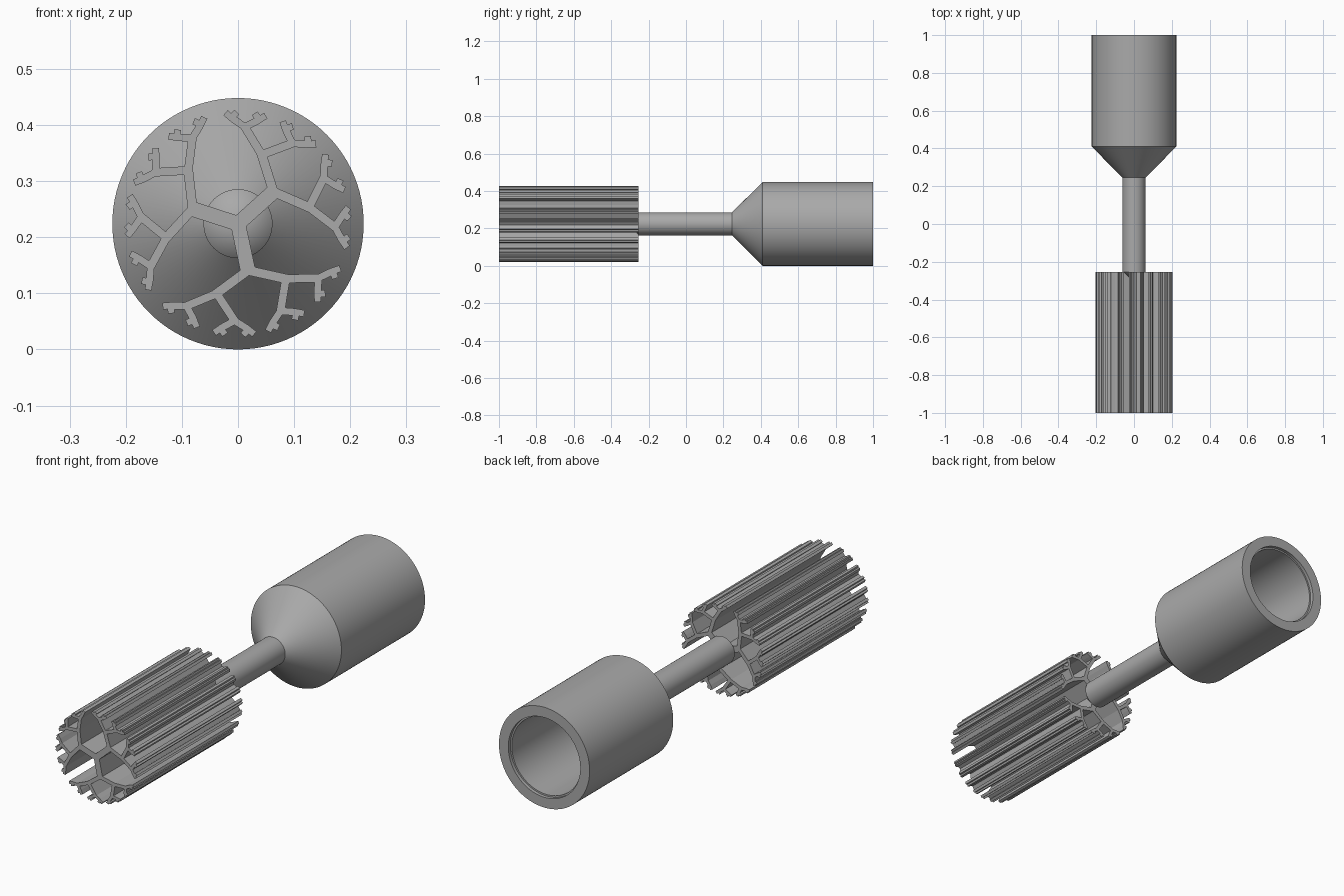
import bpy, bmesh, math
from mathutils import Vector

CENTRE_Z = 0.224

cube = bpy.data.objects.get("Cube")
if cube:
    bpy.data.objects.remove(cube)

grey = bpy.data.materials.new("plain grey")
grey.use_nodes = True
grey.diffuse_color = (0.4, 0.4, 0.4, 1)
grey.node_tree.nodes["Principled BSDF"].inputs["Base Color"].default_value = (0.4, 0.4, 0.4, 1)


def make_object(name, bm):
    bmesh.ops.recalc_face_normals(bm, faces=bm.faces)
    mesh = bpy.data.meshes.new(name)
    bm.to_mesh(mesh)
    bm.free()
    mesh.materials.append(grey)
    obj = bpy.data.objects.new(name, mesh)
    obj.location.z = CENTRE_Z
    bpy.context.collection.objects.link(obj)
    return obj


def lathe(name, profile, steps=96):
    """Spin (radius, y) points round the long axis."""
    bm = bmesh.new()
    verts = [bm.verts.new((r, y, 0)) for r, y in profile]
    edges = [bm.edges.new(pair) for pair in zip(verts, verts[1:])]
    bmesh.ops.spin(bm, geom=verts + edges, cent=(0, 0, 0), axis=(0, 1, 0),
                   angle=math.tau, steps=steps)
    bmesh.ops.remove_doubles(bm, verts=bm.verts, dist=0.0001)
    obj = make_object(name, bm)
    bpy.ops.object.select_all(action='DESELECT')
    obj.select_set(True)
    bpy.context.view_layer.objects.active = obj
    bpy.ops.object.shade_smooth_by_angle(angle=math.radians(30))
    return obj


# Hollow cup with its conical shoulder, and the shaft with a pointed end
lathe("cup", [(0, 0.245), (0.061, 0.245), (0.224, 0.41), (0.224, 1), (0.178, 1),
              (0.178, 0.985), (0.171, 0.985), (0.171, 0.43), (0, 0.43)])
lathe("shaft", [(0, -0.315), (0.0615, -0.255), (0.0615, 0.26), (0, 0.26)], 64)

# Branching section: radius of each level, half width and angular spread to reach it
RADII = [0.085, 0.130, 0.173, 0.189, 0.199]
HALVES = [0.0135, 0.0085, 0.0075, 0.0065, 0.006]
SPREADS = [60, 29, 15, 7.5, 2.9]


def polar(radius, degrees):
    a = math.radians(degrees)
    return Vector((radius * math.cos(a), radius * math.sin(a)))


def side_line(start, end, half, side):
    """Normal and distance of the line along one side of a branch."""
    d = (end - start).normalized()
    n = Vector((-d.y, d.x)) * side
    return n, n.dot(start) + half


def corner(a, b):
    (n, d), (m, e) = a, b
    det = n.x * m.y - n.y * m.x
    return Vector(((d * m.y - e * n.y) / det, (n.x * e - m.x * d) / det))


def trace(start, angle, level):
    """Outline of one branch: right line, points round its far end, left line."""
    end = polar(RADII[level], angle)
    half = HALVES[level]
    right = side_line(start, end, half, -1)
    left = side_line(start, end, half, 1)
    if level + 1 == len(RADII):
        return right, [end + right[0] * half, end + left[0] * half], left
    spread = SPREADS[level + 1]
    r1, low, l1 = trace(end, angle - spread, level + 1)
    r2, high, l2 = trace(end, angle + spread, level + 1)
    points = [corner(right, r1)] + low + [corner(l1, r2)] + high + [corner(l2, left)]
    return right, points, left


trunks = [trace(Vector((0, 0)), angle, 0) for angle in (42, 162, 282)]
outline = []
for i, (right, points, left) in enumerate(trunks):
    outline += [corner(trunks[i - 1][2], right)] + points

bm = bmesh.new()
face = bm.faces.new([bm.verts.new((p.x, -1, p.y)) for p in outline])
sides = bmesh.ops.extrude_face_region(bm, geom=[face], use_keep_orig=True)
moved = [v for v in sides["geom"] if isinstance(v, bmesh.types.BMVert)]
bmesh.ops.translate(bm, verts=moved, vec=(0, 0.745, 0))
make_object("branched_fins", bm)
